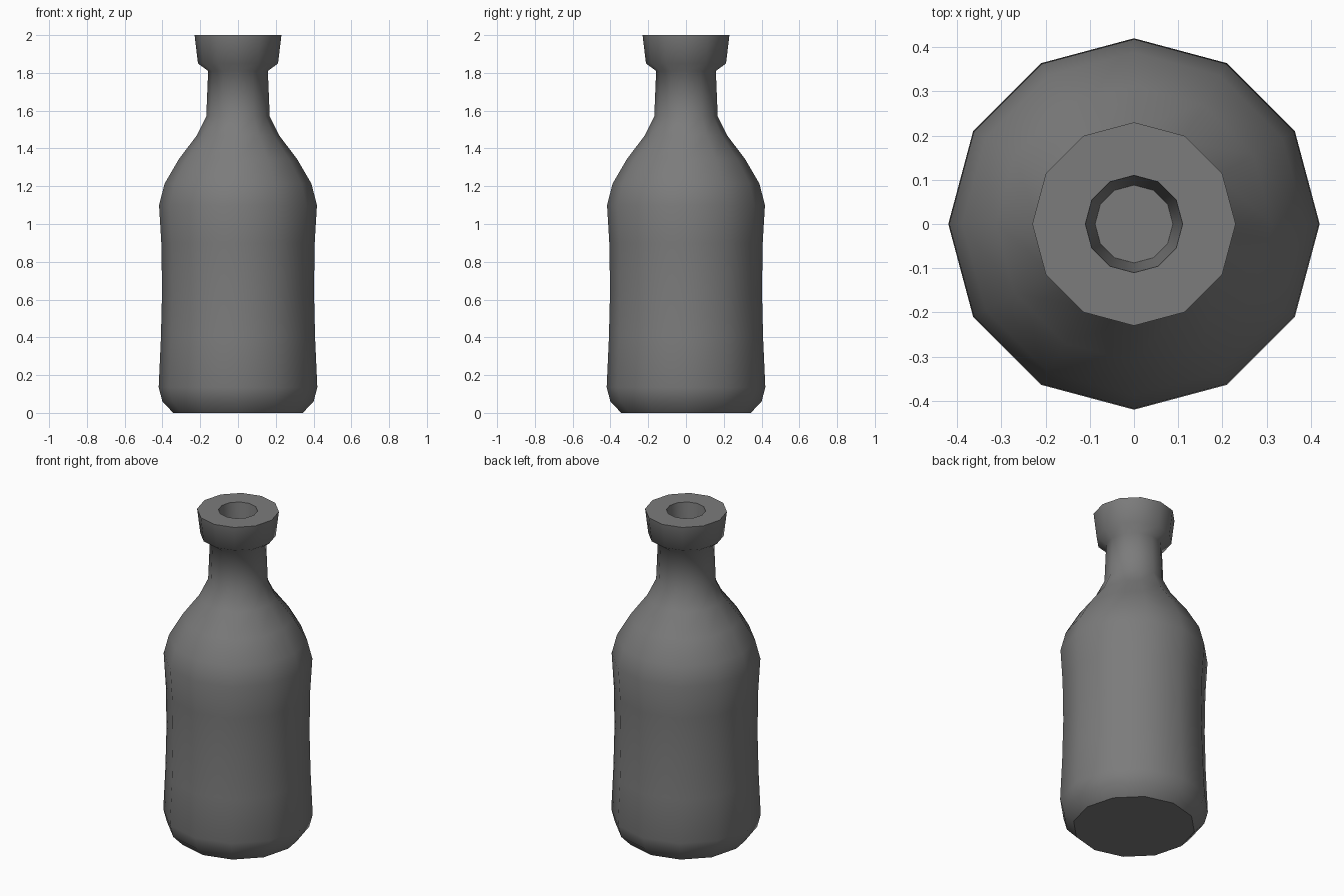
import bpy
import bmesh
from math import cos, sin, tau

cube = bpy.data.objects.get("Cube")
if cube:
    bpy.data.objects.remove(cube, do_unlink=True)

SIDES = 12


def make_material(name, color):
    mat = bpy.data.materials.new(name)
    mat.use_nodes = True
    mat.diffuse_color = color
    mat.node_tree.nodes["Principled BSDF"].inputs["Base Color"].default_value = color
    return mat


def lathe(name, profile, creases, mat):
    """Spin a (radius, height) profile; rings listed in creases stay sharp."""
    bm = bmesh.new()
    rings = [[bm.verts.new((r * cos(tau * i / SIDES), r * sin(tau * i / SIDES), z))
              for i in range(SIDES)] for r, z in profile]
    for low, high in zip(rings, rings[1:]):
        for i in range(SIDES):
            j = (i + 1) % SIDES
            bm.faces.new((low[i], low[j], high[j], high[i]))
    # Flat caps close the base and the bore floor
    bm.faces.new(rings[0][::-1])
    bm.faces.new(rings[-1])
    for face in bm.faces:
        face.smooth = True
    for k in creases:
        for i in range(SIDES):
            bm.edges.get((rings[k][i], rings[k][i - 1])).smooth = False
    bmesh.ops.recalc_face_normals(bm, faces=bm.faces)
    mesh = bpy.data.meshes.new(name)
    bm.to_mesh(mesh)
    bm.free()
    mesh.materials.append(mat)
    obj = bpy.data.objects.new(name, mesh)
    bpy.context.collection.objects.link(obj)
    return obj


# Outer wall from base to lip, then down into the bore
base = [(0.343, 0), (0.40, 0.06), (0.42, 0.135)]
body = [(0.408, 0.40), (0.402, 0.65), (0.406, 0.90), (0.418, 1.10)]
shoulder = [(0.388, 1.215), (0.312, 1.345), (0.217, 1.47), (0.168, 1.57)]
neck_and_lip = [(0.158, 1.81), (0.212, 1.85), (0.23, 2.0)]
bore = [(0.11, 2.0), (0.088, 1.7)]
profile = base + body + shoulder + neck_and_lip + bore

glass = make_material("grey_glass", (0.2, 0.2, 0.2, 1))
last = len(profile) - 1
lathe("bottle", profile, (0, last - 2, last - 1, last), glass)
